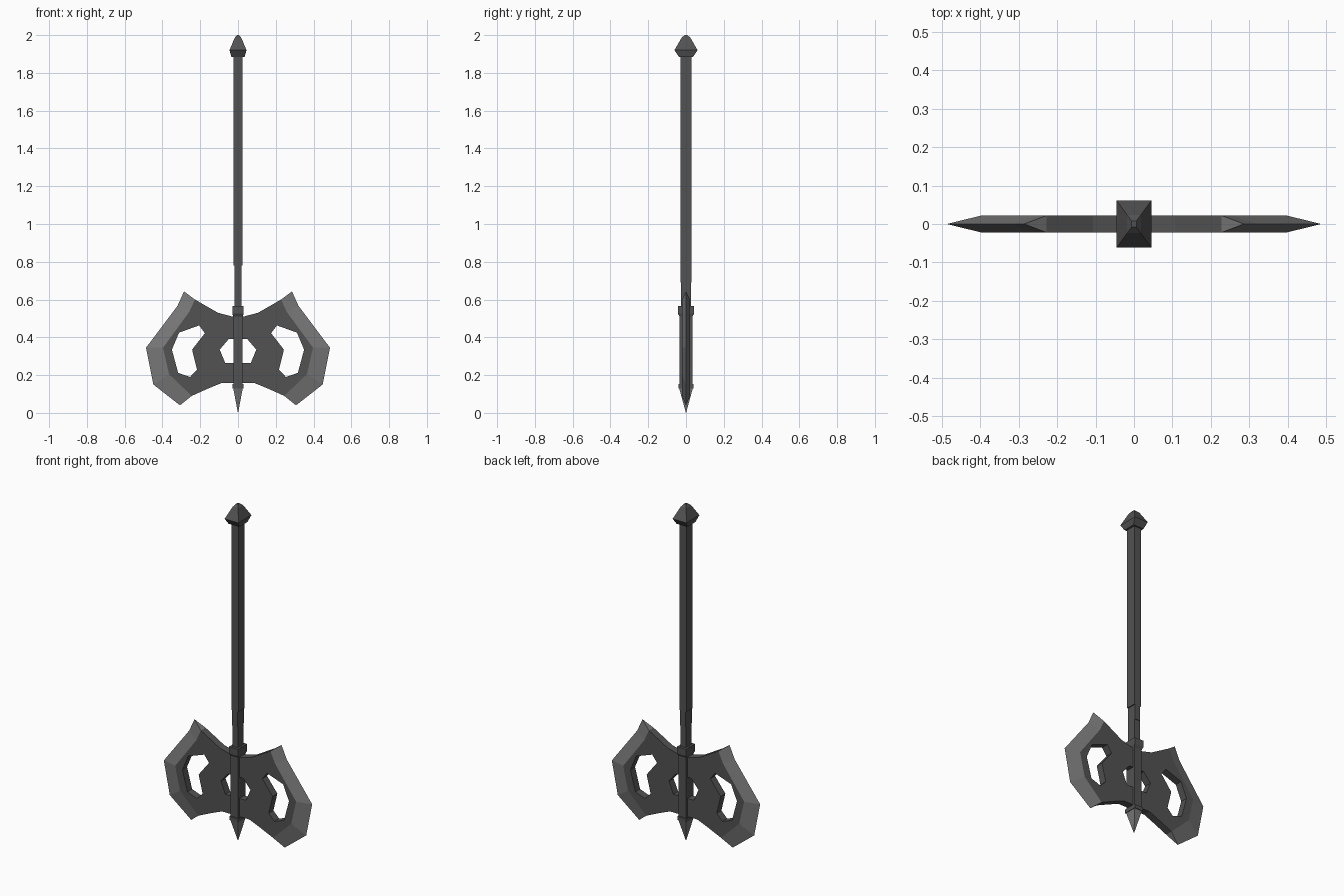
import bpy
import bmesh
from math import pi

cube = bpy.data.objects.get("Cube")
if cube:
    bpy.data.objects.remove(cube, do_unlink=True)


def material(name, value):
    mat = bpy.data.materials.new(name)
    mat.use_nodes = True
    colour = (value, value, value, 1)
    mat.diffuse_color = colour
    mat.node_tree.nodes["Principled BSDF"].inputs["Base Color"].default_value = colour
    return mat


DARK = material("dark iron", 0.085)
STEEL = material("sharpened steel", 0.19)


def finish(name, bm, mat):
    bmesh.ops.recalc_face_normals(bm, faces=bm.faces)
    mesh = bpy.data.meshes.new(name)
    bm.to_mesh(mesh)
    bm.free()
    mesh.materials.append(mat)
    obj = bpy.data.objects.new(name, mesh)
    bpy.context.collection.objects.link(obj)
    return obj


def stack(name, levels, mat):
    """Loft rectangular sections given as (z, half width, half depth)."""
    bm = bmesh.new()
    rings = [[bm.verts.new((sx * w, sy * d, z))
              for sx, sy in ((-1, -1), (1, -1), (1, 1), (-1, 1))]
             for z, w, d in levels]
    for low, high in zip(rings, rings[1:]):
        for i in range(4):
            j = (i + 1) % 4
            bm.faces.new((low[i], low[j], high[j], high[i]))
    bm.faces.new(rings[0])
    bm.faces.new(rings[-1])
    return finish(name, bm, mat)


def mirrored(points):
    return [(-x, z) for x, z in points]


# Handle, grip and pommel
stack("shaft", [(0.5, 0.018, 0.027), (1.9, 0.018, 0.027)], DARK)
stack("grip", [(0.78, 0.023, 0.03), (1.9, 0.023, 0.03)], DARK)
stack("grip_end", [(0.69, 0.018, 0.03), (0.78, 0.018, 0.03)], DARK)
stack("pommel", [(1.885, 0.035, 0.038), (1.92, 0.045, 0.061),
                 (1.985, 0.018, 0.024), (2.0, 0.006, 0.008)], DARK)

# Socket holding the blades, with its collars and the end spike
stack("socket", [(0.13, 0.025, 0.034), (0.52, 0.025, 0.034)], DARK)
stack("upper_collar", [(0.51, 0.025, 0.034), (0.525, 0.03, 0.043),
                       (0.565, 0.03, 0.043)], DARK)
stack("lower_collar", [(0.13, 0.028, 0.04), (0.152, 0.028, 0.04)], DARK)
stack("spike", [(0, 0.0005, 0.0005), (0.13, 0.025, 0.036)], STEEL)

# Blade plate outline, its pierced openings, and the sharp rim
THICK = 0.022
inner = [(0.228, 0.60), (0.258, 0.535), (0.397, 0.345), (0.365, 0.205), (0.245, 0.09)]
outer = [(0.286, 0.643), (0.32, 0.567), (0.487, 0.345), (0.448, 0.15), (0.307, 0.04)]
half = [(0.03, 0.51), (0.106, 0.53)] + inner + [(0.16, 0.128), (0.09, 0.157)]
side_hole = [(0.206, 0.463), (0.312, 0.425), (0.35, 0.335), (0.317, 0.212),
             (0.254, 0.19), (0.217, 0.228), (0.243, 0.335), (0.175, 0.422)]
hole_half = [(0.05, 0.39), (0.097, 0.335), (0.068, 0.265)]
loops = [half + mirrored(half)[::-1], side_hole, mirrored(side_hole),
         hole_half + mirrored(hole_half)[::-1]]

curve = bpy.data.curves.new("blade_plate", "CURVE")
curve.dimensions = "2D"
curve.fill_mode = "BOTH"
curve.extrude = THICK
for loop in loops:
    spline = curve.splines.new("POLY")
    spline.points.add(len(loop) - 1)
    for point, (x, z) in zip(spline.points, loop):
        point.co = (x, z, 0, 1)
    spline.use_cyclic_u = True
plate = bpy.data.objects.new("blade_plate", curve)
plate.rotation_euler.x = pi / 2
bpy.context.collection.objects.link(plate)
curve.materials.append(DARK)
bpy.ops.object.select_all(action="DESELECT")
plate.select_set(True)
bpy.context.view_layer.objects.active = plate
bpy.ops.object.convert(target="MESH")
for poly in plate.data.polygons:
    poly.use_smooth = False

# Wedge-shaped cutting edges on both sides
for name, sign in (("left_cutting_edge", 1), ("right_cutting_edge", -1)):
    bm = bmesh.new()
    rows = [[bm.verts.new((sign * x, y, z)) for x, z in pts]
            for pts, y in ((inner, -THICK), (outer, 0), (inner, THICK))]
    for k in range(3):
        a, b = rows[k], rows[(k + 1) % 3]
        for i in range(len(inner) - 1):
            bm.faces.new((a[i], a[i + 1], b[i + 1], b[i]))
    for end in (0, -1):
        bm.faces.new([row[end] for row in rows])
    finish(name, bm, STEEL)
